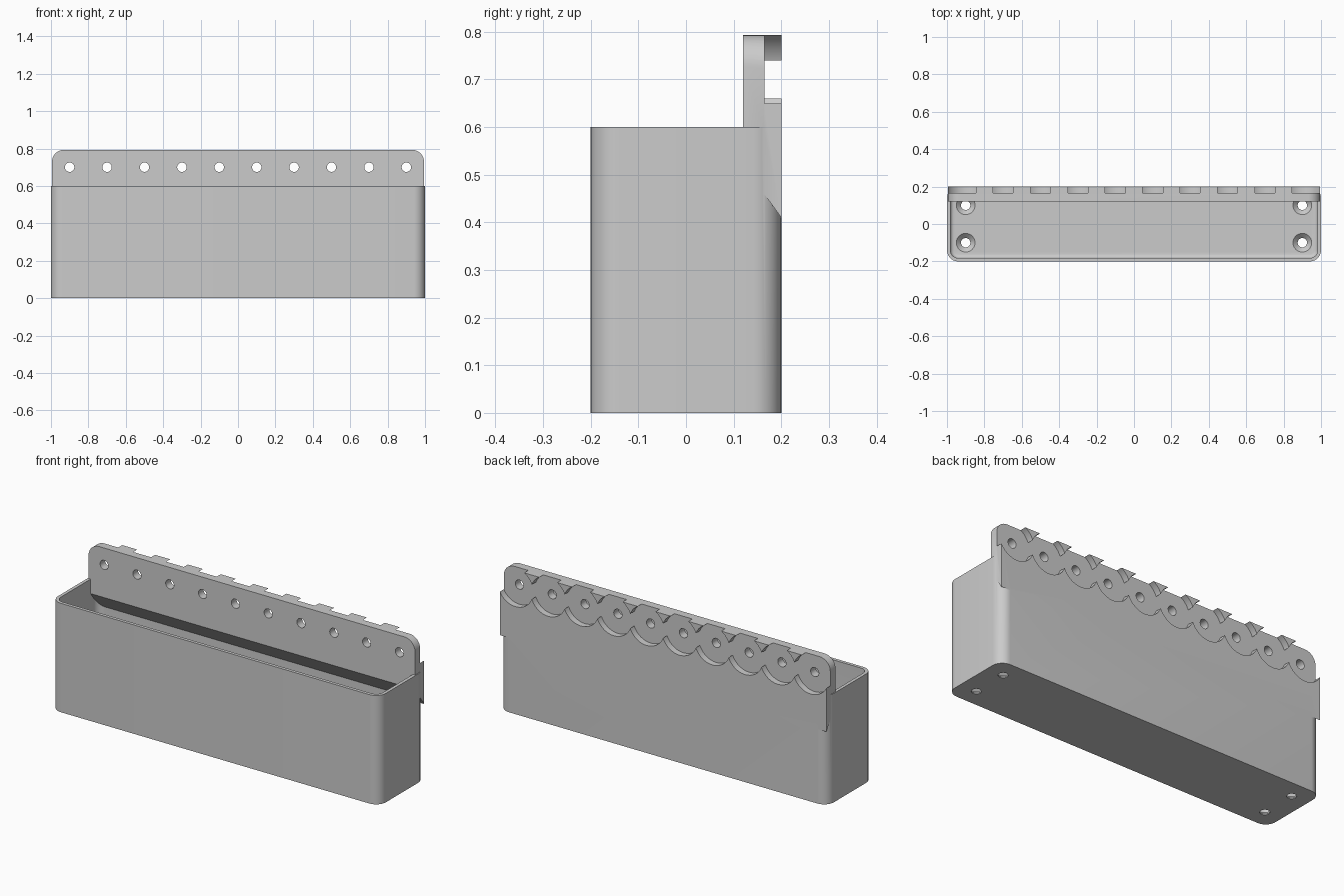
import bpy, bmesh, math
from mathutils import Matrix, Vector

default = bpy.data.objects.get("Cube")
if default:
    bpy.data.objects.remove(default, do_unlink=True)

grey = bpy.data.materials.new("light grey plastic")
grey.use_nodes = True
grey.diffuse_color = (0.6, 0.6, 0.6, 1)
grey.node_tree.nodes["Principled BSDF"].inputs["Base Color"].default_value = (0.6, 0.6, 0.6, 1)


def make_object(name, bm):
    bmesh.ops.recalc_face_normals(bm, faces=bm.faces)
    mesh = bpy.data.meshes.new(name)
    bm.to_mesh(mesh)
    bm.free()
    mesh.materials.append(grey)
    obj = bpy.data.objects.new(name, mesh)
    bpy.context.collection.objects.link(obj)
    return obj


def bevel(bm, test, size, segments):
    """Round every edge whose two end points pass the test."""
    edges = [e for e in bm.edges if test(e.verts[0].co, e.verts[1].co)]
    bmesh.ops.bevel(bm, geom=edges, offset=size, segments=segments, profile=0.5,
                    affect='EDGES', clamp_overlap=True)


def rounded_box(name, half_x, half_y, low, high, radius, foot=0):
    bm = bmesh.new()
    bmesh.ops.create_cube(bm, size=1)
    for v in bm.verts:
        v.co = (v.co.x * 2 * half_x, v.co.y * 2 * half_y, high if v.co.z > 0 else low)
    bevel(bm, lambda a, b: abs(a.z - b.z) > 0.01, radius, 10)
    if foot:
        bevel(bm, lambda a, b: max(a.z, b.z) < low + 0.001, foot, 4)
    return make_object(name, bm)


def lathe(name, profile, matrix, sides=48):
    """Solid of revolution from (radius, height) points."""
    bm = bmesh.new()
    rings = [[bm.verts.new((r * math.cos(math.tau * i / sides),
                            r * math.sin(math.tau * i / sides), h))
              for i in range(sides)] for r, h in profile]
    for a, b in zip(rings, rings[1:]):
        for i in range(sides):
            j = (i + 1) % sides
            bm.faces.new((a[i], a[j], b[j], b[i]))
    bm.faces.new(rings[0])
    bm.faces.new(rings[-1])
    bm.transform(matrix)
    return make_object(name, bm)


def combine(target, other, operation):
    mod = target.modifiers.new(operation.title(), 'BOOLEAN')
    mod.operation, mod.solver, mod.object = operation, 'EXACT', other
    bpy.context.view_layer.objects.active = target
    bpy.ops.object.modifier_apply(modifier=mod.name)
    bpy.data.objects.remove(other, do_unlink=True)


# Open bin with a hollow whose foot is rounded
WALL, FLOOR = 0.018, 0.03
holder = rounded_box("wall_mounted_bin", 1.0, 0.2, 0, 0.6, 0.06)
cavity = rounded_box("cavity_cutter", 1.0 - WALL, 0.2 - WALL, FLOOR, 0.7, 0.042, 0.02)
combine(holder, cavity, 'DIFFERENCE')

# Mounting plate with a sloped underside and rounded top corners
WIDTH, TOP = 0.995, 0.793
bm = bmesh.new()
section = [(0.12, 0.52), (0.2, 0.41), (0.2, TOP), (0.12, TOP)]
face = bm.faces.new([bm.verts.new((-WIDTH, y, z)) for y, z in section])
side = bmesh.ops.extrude_face_region(bm, geom=[face])["geom"]
bmesh.ops.translate(bm, vec=(2 * WIDTH, 0, 0),
                    verts=[g for g in side if isinstance(g, bmesh.types.BMVert)])
bevel(bm, lambda a, b: min(a.z, b.z) > TOP - 0.001 and abs(a.x - b.x) < 0.001, 0.065, 10)
combine(holder, make_object("mounting_plate", bm), 'UNION')

# Ten round pockets in the back of the plate, each with a through hole
for i in range(10):
    place = Matrix.Translation((-0.9 + 0.2 * i, 0, 0.70)) @ Matrix.Rotation(-math.pi / 2, 4, 'X')
    pocket = [(0.025, 0.1), (0.025, 0.165), (0.1077, 0.165), (0.1077, 0.25)]
    combine(holder, lathe("pocket_cutter", pocket, place, 64), 'DIFFERENCE')

# Four countersunk screw holes in the floor
for x in (-0.9, 0.9):
    for y in (-0.1, 0.1):
        screw = [(0.025, -0.05), (0.025, 0.005), (0.05, FLOOR), (0.05, FLOOR + 0.01)]
        combine(holder, lathe("screw_cutter", screw, Matrix.Translation((x, y, 0)), 32), 'DIFFERENCE')

# Smooth curves with crisp edges
bpy.ops.object.select_all(action='DESELECT')
holder.select_set(True)
bpy.context.view_layer.objects.active = holder
bpy.ops.object.shade_smooth_by_angle(angle=math.radians(30))
